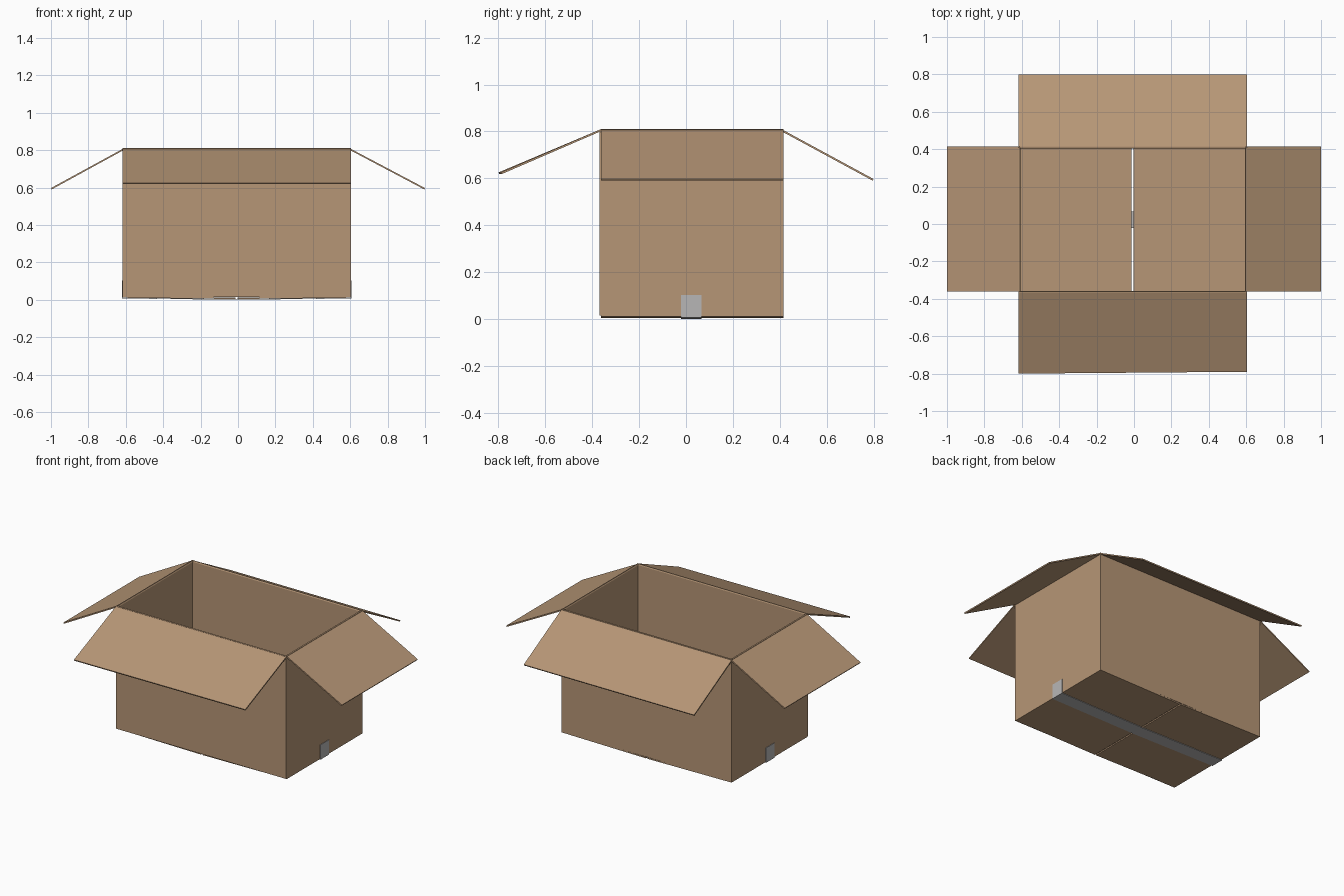
import bpy, bmesh
from mathutils import Vector

if "Cube" in bpy.data.objects:
    bpy.data.objects.remove(bpy.data.objects["Cube"])


def material(name, rgb):
    m = bpy.data.materials.new(name)
    m.diffuse_color = (*rgb, 1)
    m.use_nodes = True
    m.node_tree.nodes["Principled BSDF"].inputs["Base Color"].default_value = m.diffuse_color
    return m


card = material("cardboard", (0.468, 0.305, 0.181))
clear = material("grey_tape", (0.475, 0.467, 0.467))
T = 0.008  # board thickness


def prism(name, outline, offset, mat):
    """Extrude a planar outline of 3D points along an offset vector."""
    bm = bmesh.new()
    face = bm.faces.new([bm.verts.new(p) for p in outline])
    ext = bmesh.ops.extrude_face_region(bm, geom=[face], use_keep_orig=True)
    verts = [g for g in ext["geom"] if isinstance(g, bmesh.types.BMVert)]
    bmesh.ops.translate(bm, verts=verts, vec=Vector(offset))
    bmesh.ops.recalc_face_normals(bm, faces=bm.faces)
    me = bpy.data.meshes.new(name)
    bm.to_mesh(me)
    bm.free()
    me.materials.append(mat)
    ob = bpy.data.objects.new(name, me)
    bpy.context.collection.objects.link(ob)
    return ob


def panel(name, a, b, c, d):
    """Board with outer face a-b-c-d, thickened towards the inside / underside."""
    a, b, c, d = map(Vector, (a, b, c, d))
    n = (b - a).cross(d - a).normalized()
    prism(name, (a, b, c, d), -n * T, card)


X0, X1, Y0, Y1 = -0.618, 0.605, -0.370, 0.415
Z0, Z1 = 0.014, 0.808

# Side walls
panel("front_wall", (X0, Y0, Z0), (X1, Y0, Z0), (X1, Y0, Z1), (X0, Y0, Z1))
panel("back_wall", (X1, Y1, Z0), (X0, Y1, Z0), (X0, Y1, Z1), (X1, Y1, Z1))
ya, yb = Y0 + T, Y1 - T
panel("right_wall", (X1, ya, Z0), (X1, yb, Z0), (X1, yb, Z1), (X1, ya, Z1))
panel("left_wall", (X0, yb, Z0), (X0, ya, Z0), (X0, ya, Z1), (X0, yb, Z1))

# Open top flaps, folded outward and down
yf = Y0 + T
panel("front_flap", (X0, -0.80, 0.625), (X1, -0.79, 0.625),
      (X1, yf, 0.81), (X0, yf, 0.81))
panel("back_flap", (X1, 0.80, 0.597), (X0, 0.80, 0.597),
      (X0, yb, 0.81), (X1, yb, 0.81))
panel("right_flap", (1.0, yf, 0.597), (1.0, Y1, 0.597),
      (X1 - T, Y1, 0.81), (X1 - T, yf, 0.81))
panel("left_flap", (-1.0, Y1, 0.597), (-1.0, yf, 0.597),
      (X0 + T, yf, 0.81), (X0 + T, Y1, 0.81))

# Two bottom flaps, sagging slightly towards a narrow centre gap
XM, G, ZM = -0.008, 0.005, 0.004
for name, xo, xi in (("bottom_flap_left", X0, XM - G), ("bottom_flap_right", X1, XM + G)):
    prism(name, [(xo, ya, Z0 - 0.003), (xi, ya, ZM), (xi, ya, ZM + T), (xo, ya, Z0 + T - 0.003)],
          (0, Y1 - ya, 0), card)

# Tape strip along the underside, turned up both end walls
t, ZT = 0.003, 0.103
outer = [(X0 - t, ZT), (X0 - t, Z0 - 0.007), (XM, 0), (X1 + t, Z0 - 0.007), (X1 + t, ZT)]
inner = [(X1, ZT), (X1, Z0 - 0.004), (XM, ZM - 0.0005), (X0, Z0 - 0.004), (X0, ZT)]
prism("tape_strip", [(x, -0.022, z) for x, z in outer + inner], (0, 0.088, 0), clear)
